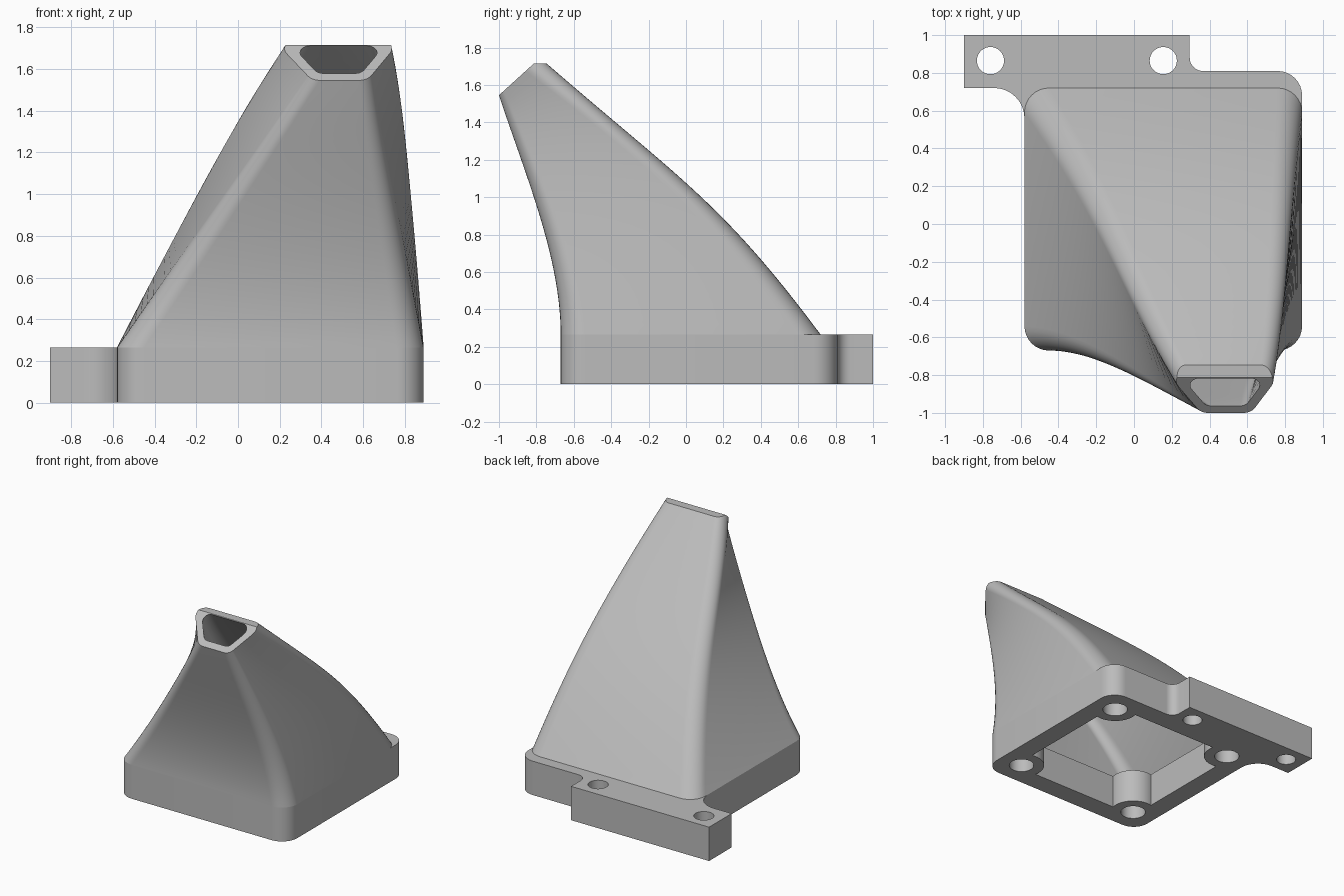
import bpy, bmesh, math
from mathutils import Vector

cube = bpy.data.objects.get("Cube")
if cube:
    bpy.data.objects.remove(cube, do_unlink=True)

grey = bpy.data.materials.new("plain_grey")
grey.use_nodes = True
COLOUR = (0.5, 0.5, 0.5, 1)
grey.diffuse_color = COLOUR
grey.node_tree.nodes["Principled BSDF"].inputs["Base Color"].default_value = COLOUR

BASE_H = 0.265
LEFT, RIGHT, FRONT, BACK = -0.58, 0.89, -0.67, 0.72
CENTRE = Vector((0.155, 0.07))
HOLE_OFF = 0.545


def finish(name, bm):
    """Turn a bmesh into a named, shaded object."""
    bmesh.ops.recalc_face_normals(bm, faces=bm.faces[:])
    mesh = bpy.data.meshes.new(name)
    bm.to_mesh(mesh)
    bm.free()
    mesh.materials.append(grey)
    ob = bpy.data.objects.new(name, mesh)
    bpy.context.collection.objects.link(ob)
    bpy.ops.object.select_all(action='DESELECT')
    ob.select_set(True)
    bpy.context.view_layer.objects.active = ob
    bpy.ops.object.shade_smooth_by_angle(angle=math.radians(35))
    return ob


def fillet(corners, steps=8):
    """Round each (x, y, radius) corner of a polygon with an arc."""
    out = []
    for i, (x, y, r) in enumerate(corners):
        p = Vector((x, y))
        if r == 0:
            out.append(p)
            continue
        a = (Vector(corners[i - 1][:2]) - p).normalized()
        b = (Vector(corners[(i + 1) % len(corners)][:2]) - p).normalized()
        half = a.angle(b) / 2
        mid = p + (a + b).normalized() * r / math.sin(half)
        start = p + a * r / math.tan(half) - mid
        end = p + b * r / math.tan(half) - mid
        sweep = math.pi - 2 * half
        for k in range(steps + 1):
            t = k / steps
            out.append(mid + (start * math.sin((1 - t) * sweep)
                              + end * math.sin(t * sweep)) / math.sin(sweep))
    return out


def circle(centre, r, n=32):
    return [centre + Vector((math.cos(q), math.sin(q))) * r
            for q in (2 * math.pi * k / n for k in range(n))]


def prism(name, loops, z0, z1):
    """Extrude an outline with holes."""
    bm = bmesh.new()
    edges = []
    for loop in loops:
        vs = [bm.verts.new((p.x, p.y, z0)) for p in loop]
        edges += [bm.edges.new((vs[i - 1], vs[i])) for i in range(len(vs))]
    bmesh.ops.triangle_fill(bm, use_beauty=True, edges=edges, normal=(0, 0, 1))
    ext = bmesh.ops.extrude_face_region(bm, geom=bm.faces[:])
    top = [v for v in ext["geom"] if isinstance(v, bmesh.types.BMVert)]
    bmesh.ops.translate(bm, verts=top, vec=(0, 0, z1 - z0))
    return finish(name, bm)


# Mounting base: plate with side tab, screw holes and bossed opening
outline = fillet([(LEFT, FRONT, 0.13), (RIGHT, FRONT, 0.13), (RIGHT, 0.81, 0.13),
                  (0.295, 0.81, 0.07), (0.295, 1, 0), (-0.9, 1, 0),
                  (-0.9, BACK, 0), (LEFT, BACK, 0.16)])
BOSS_R, EDGE = 0.17, 0.035
opening, corner_holes = [], []
spread = math.acos(EDGE / BOSS_R)
for k in range(4):
    turn = k * math.pi / 2
    hole = Vector((math.cos(turn + math.pi / 4), math.sin(turn + math.pi / 4))) * HOLE_OFF * math.sqrt(2)
    corner_holes.append(CENTRE + hole)
    first, last = -spread, spread - 1.5 * math.pi
    for j in range(17):
        q = turn + first + (last - first) * j / 16
        opening.append(CENTRE + hole + Vector((math.cos(q), math.sin(q))) * BOSS_R)
tab_holes = [Vector((-0.76, 0.865)), Vector((0.155, 0.865))]
prism("mounting_base",
      [outline, opening] + [circle(c, 0.092) for c in corner_holes]
      + [circle(c, 0.072) for c in tab_holes], 0, BASE_H)

# Closed ends of the blind corner holes
for i, c in enumerate(corner_holes):
    prism(f"screw_hole_end_{i + 1}", [circle(c, 0.093)], 0.24, 0.262)


# Hood: hollow loft from the base rectangle to a tilted trapezoid mouth
def bezier(pts, t):
    a, b, c, d = (Vector(p) for p in pts)
    s = 1 - t
    return a * s**3 + b * 3 * s * s * t + c * 3 * s * t * t + d * t**3


def mix(a, b, t):
    return a + (b - a) * t


FRONT_PATH = [(FRONT, BASE_H), (-0.67, 0.68), (-0.86, 1.12), (-1.0, 1.545)]
BACK_PATH = [(BACK, BASE_H), (0.18, 0.99), (-0.04, 1.1), (-0.78, 1.745)]


def section(t, wall):
    """Rounded cross-section at t, inset by the wall thickness."""
    f, b = bezier(FRONT_PATH, t), bezier(BACK_PATH, t)
    tf = (f.y - BASE_H) / (FRONT_PATH[3][1] - BASE_H)
    tb = (b.y - BASE_H) / (BACK_PATH[3][1] - BASE_H)
    length = (b - f).length
    axis = (b - f) / length
    fl, fr = mix(LEFT, 0.355, tf), mix(RIGHT, 0.62, tf)
    bl, br = mix(LEFT, 0.165, tb), mix(RIGHT, 0.787, tb)
    ml, mr = (bl - fl) / length, (br - fr) / length
    dl, dr = wall * math.hypot(1, ml), wall * math.hypot(1, mr)
    r = mix(0.13, 0.07, t) - 0.4 * wall
    s0, s1 = wall, length - wall
    flat = fillet([(fl + ml * s0 + dl, s0, r), (fr + mr * s0 - dr, s0, r),
                   (br - mr * wall - dr, s1, r), (bl - ml * wall + dl, s1, r)])
    return [(p.x, f.x + axis.x * p.y, f.y + axis.y * p.y) for p in flat]


bm = bmesh.new()
N = 32
rings = [[bm.verts.new(p) for p in section(i / N, 0)] for i in range(N + 1)]
rings += [[bm.verts.new(p) for p in section(i / N, mix(0.07, 0.05, i / N))]
          for i in range(N, -1, -1)]
for j, ring in enumerate(rings):
    nxt = rings[(j + 1) % len(rings)]
    for i in range(len(ring)):
        bm.faces.new((ring[i - 1], ring[i], nxt[i], nxt[i - 1]))
# Level trim across the top lip
cut = bmesh.ops.bisect_plane(bm, geom=bm.verts[:] + bm.edges[:] + bm.faces[:],
                             plane_co=(0, 0, 1.715), plane_no=(0, 0, 1), clear_outer=True)
rim = [e for e in cut["geom_cut"] if isinstance(e, bmesh.types.BMEdge)]
bmesh.ops.holes_fill(bm, edges=rim, sides=0)
finish("hood", bm)
